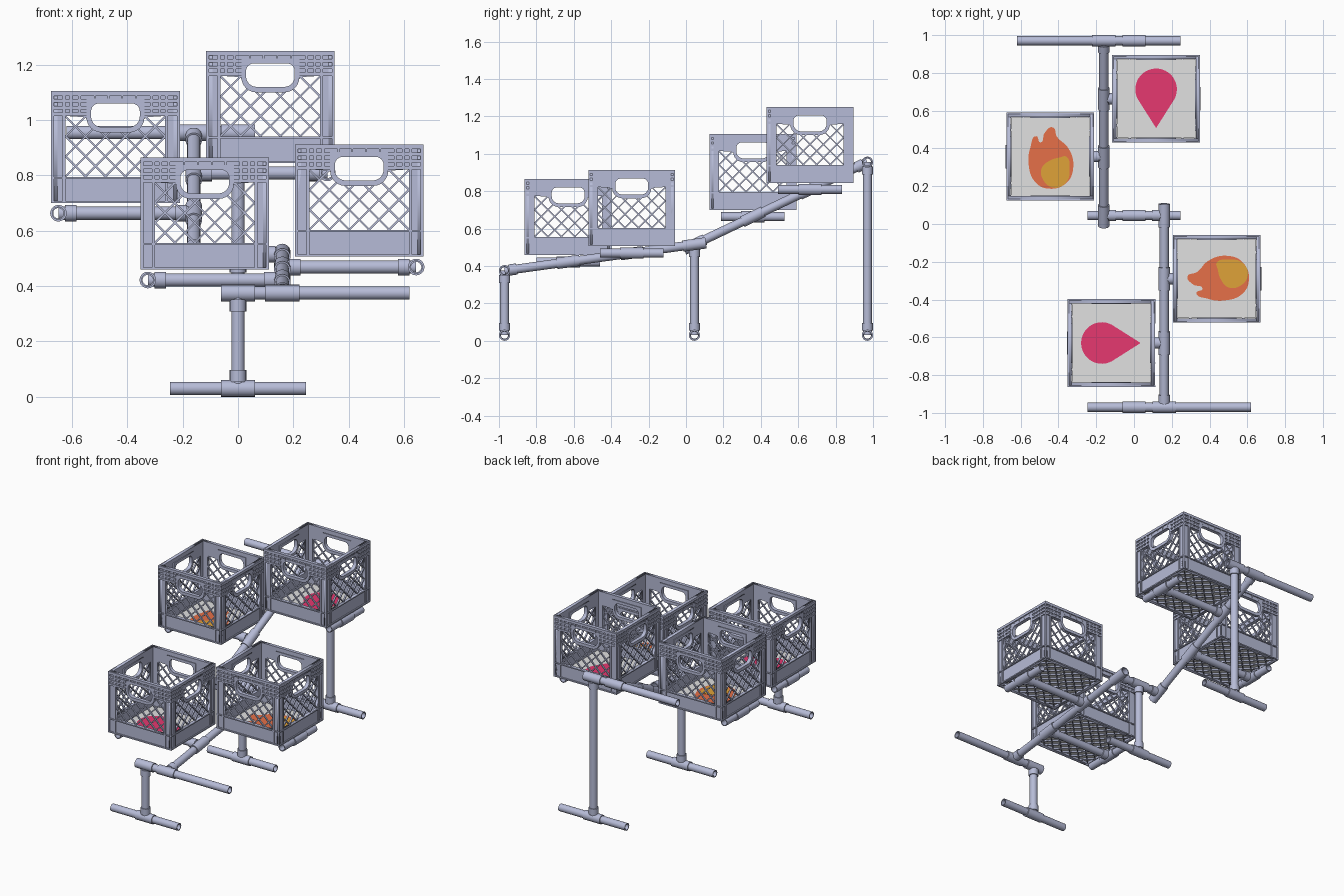
import bpy, bmesh, math
from mathutils import Matrix, Vector

if "Cube" in bpy.data.objects:
    bpy.data.objects.remove(bpy.data.objects["Cube"])


def material(name, *rgb):
    m = bpy.data.materials.new(name)
    m.use_nodes = True
    m.diffuse_color = (*rgb, 1)
    m.node_tree.nodes["Principled BSDF"].inputs["Base Color"].default_value = (*rgb, 1)
    return m


PLASTIC = material("blue_grey_plastic", 0.47, 0.50, 0.68)
CARD = material("pale_grey_card", 0.75, 0.75, 0.75)
PINK = material("pink", 0.79, 0.04, 0.16)
ORANGE = material("orange", 0.79, 0.16, 0.065)
AMBER = material("amber", 0.74, 0.36, 0.04)


def add(name, mesh, place=Matrix()):
    ob = bpy.data.objects.new(name, mesh)
    bpy.context.scene.collection.objects.link(ob)
    ob.matrix_world = place
    return ob


def finish(bm, name, mat):
    bmesh.ops.recalc_face_normals(bm, faces=bm.faces)
    me = bpy.data.meshes.new(name)
    bm.to_mesh(me)
    bm.free()
    me.materials.append(mat)
    return me


# ---------- pipes and fittings ----------
PIPE, FIT, SIDES = 0.024, 0.03, 20


def tube(bm, p, q, r):
    """Hollow pipe between two points, smooth sides and flat rims."""
    p, q = Vector(p), Vector(q)
    turn = (q - p).to_track_quat('Z', 'Y')
    rings = []
    for end, rad in ((p, r), (q, r), (q, r * 0.78), (p, r * 0.78)):
        rings.append([bm.verts.new(end + turn @ Vector((rad * math.cos(a), rad * math.sin(a), 0)))
                      for a in (math.tau * i / SIDES for i in range(SIDES))])
    for k in range(4):
        a, b = rings[k], rings[(k + 1) % 4]
        for i in range(SIDES):
            j = (i + 1) % SIDES
            f = bm.faces.new((a[i], a[j], b[j], b[i]))
            f.smooth = k % 2 == 0
            bm.edges.get((a[i], a[j])).smooth = False


def pipe(name, p, q):
    bm = bmesh.new()
    tube(bm, p, q, PIPE)
    add(name, finish(bm, name, PLASTIC))


def tee(name, at, axis, branch):
    bm = bmesh.new()
    at, axis, branch = Vector(at), Vector(axis).normalized(), Vector(branch).normalized()
    tube(bm, at - axis * 0.062, at + axis * 0.062, FIT)
    tube(bm, at + branch * 0.024, at + branch * 0.066, FIT)
    add(name, finish(bm, name, PLASTIC))


X, Y, Z = Vector((1, 0, 0)), Vector((0, 1, 0)), Vector((0, 0, 1))
END, MID, RAIL = 0.97, 0.045, 0.16
heights = {"front": (-END, 0.375), "middle": (MID, 0.515), "rear": (END, 0.955)}

# Three stands: foot, post and top bar
for label, (y, h) in heights.items():
    foot, top = Vector((0, y, 0.03)), Vector((0, y, h))
    pipe(label + "_foot", foot - X * 0.245, foot + X * 0.245)
    tee(label + "_foot_tee", foot, X, Z)
    pipe(label + "_post", foot, top)
    tee(label + "_top_tee", top, X, -Z)
    x0, x1 = {"front": (-0.05, 0.62), "middle": (-RAIL, RAIL), "rear": (-0.62, 0.05)}[label]
    pipe(label + "_top_bar", top + X * x0, top + X * x1)

# Two sloping rails
rails = {}
for label, x, a, b in (("front", RAIL, "front", "middle"), ("rear", -RAIL, "middle", "rear")):
    p, q = Vector((x, *heights[a])), Vector((x, *heights[b]))
    d = (q - p).normalized()
    rails[label] = (p, q, d)
    pipe(label + "_rail", p, q)
    inner, outer, along = (q, p, d) if label == "front" else (p, q, -d)
    tee(label + "_rail_inner_tee", inner, d, X * -x)
    tee(label + "_rail_outer_tee", outer, X, along)


# ---------- flat cut-out plates ----------
def plate(loops, half, smooth=False):
    """Mesh filled from closed outlines, holes included, centred on z = 0."""
    cu = bpy.data.curves.new("outline", 'CURVE')
    cu.dimensions, cu.fill_mode, cu.extrude, cu.resolution_u = '2D', 'BOTH', half, 6
    for pts in loops:
        s = cu.splines.new('BEZIER' if smooth else 'POLY')
        target = s.bezier_points if smooth else s.points
        target.add(len(pts) - 1)
        for t, (x, y) in zip(target, pts):
            if smooth:
                t.co, t.handle_left_type, t.handle_right_type = (x, y, 0), 'AUTO', 'AUTO'
            else:
                t.co = (x, y, 0, 1)
        s.use_cyclic_u = True
    ob = add("outline", cu)
    me = bpy.data.meshes.new_from_object(ob.evaluated_get(bpy.context.evaluated_depsgraph_get()))
    bpy.data.objects.remove(ob)
    me.materials.clear()
    return me


def arc(cx, cy, r, a0, a1, n=6):
    return [(cx + r * math.cos(math.radians(a0 + (a1 - a0) * i / n)),
             cy + r * math.sin(math.radians(a0 + (a1 - a0) * i / n))) for i in range(n + 1)]


def rect(x, y0, y1):
    return [(-x, y0), (x, y0), (x, y1), (-x, y1)]


# ---------- crate parts, in panel space (u, v, outward) ----------
HALF, TALL, WIN, BAND, RIM = 0.2325, 0.405, 0.18, 0.095, 0.315
SIDE = [Matrix.Rotation(math.tau * k / 4, 4, 'Z') @ Matrix.Translation((0, -0.2175, 0))
        @ Matrix.Rotation(math.pi / 2, 4, 'X') for k in range(4)]
grip_low = arc(-0.05, 0.31, 0.055, 180, 270) + arc(0.05, 0.31, 0.055, 270, 360)
grip_hole = (arc(-0.05, 0.313, 0.038, 180, 270) + arc(0.05, 0.313, 0.038, 270, 360)
             + arc(0.06, 0.332, 0.028, 0, 90) + arc(-0.06, 0.332, 0.028, 90, 180))
window = [(-WIN, RIM), (-WIN, BAND), (WIN, BAND), (WIN, RIM)] + grip_low[::-1]
wall = plate([rect(0.225, 0, TALL), window, grip_hole], 0.0075)
grip = plate([grip_low + [(0.105, 0.378), (-0.105, 0.378)], grip_hole], 0.012)


def box(bm, M, u0, u1, v0, v1, n0, n1):
    S = Matrix.Diagonal((u1 - u0, v1 - v0, n1 - n0, 1))
    T = Matrix.Translation(((u0 + u1) / 2, (v0 + v1) / 2, (n0 + n1) / 2))
    bmesh.ops.create_cube(bm, size=1, matrix=M @ T @ S)


def in_grip(u, v):
    return math.hypot(max(abs(u) - 0.05, 0), max(0.31 - v, 0)) < 0.05


def lattice(bm, M, half, v0, v1, step, thick, blocked=lambda u, v: False):
    """Crossed diagonal bars clipped to a rectangle and kept out of the grip."""
    height, count = v1 - v0, 120
    for lean in (1, -1):
        for i in range(-20, 21):
            c = i * step
            run = []
            for k in range(count + 2):
                v = v0 + height * k / count
                u = lean * (c + (v - v0) - height / 2)
                if k <= count and abs(u) <= half and not blocked(u, v):
                    run.append(Vector((u, v, 0)))
                else:
                    if len(run) > 3:
                        p, q = run[0], run[-1]
                        R = Matrix.Rotation(math.atan2(q.y - p.y, q.x - p.x), 4, 'Z')
                        s = (q - p).length / 2 + 0.003
                        box(bm, M @ Matrix.Translation((p + q) / 2) @ R,
                            -s, s, -0.0035, 0.0035, -thick, thick)
                    run = []


walls, ribs, mesh_bars, floor = (bmesh.new() for _ in range(4))
for M in SIDE:
    for src in (wall, grip):
        part = src.copy()
        part.transform(M)
        walls.from_mesh(part)
    lattice(mesh_bars, M, WIN, BAND, RIM, 0.072, 0.005, in_grip)
    # Full-width rim and bottom trims
    for v0, v1 in ((0.388, TALL), (0.088, BAND), (0, 0.008)):
        box(ribs, M, -HALF, HALF, v0, v1, 0.007, 0.015)
    for s in (1, -1):
        S = M @ Matrix.Diagonal((s, 1, 1, 1))
        for v in (RIM, 0.339, 0.364):
            box(ribs, S, 0.104, HALF, v, v + 0.012, 0.007, 0.015)
        for u, low in ((0.125, RIM), (0.155, RIM), (WIN, 0), (0.222, 0)):
            box(ribs, S, u, u + 0.0105, low, TALL - 0.005, 0.007, 0.0135)
    for u in (-0.075, -0.025, 0.025, 0.075):
        box(ribs, M, u - 0.003, u + 0.003, 0.368, TALL - 0.005, 0.007, 0.0135)
lattice(floor, Matrix.Translation((0, 0, 0.006)), 0.212, -0.212, 0.212, 0.07, 0.005)

# Printed floor cards
drop = [(0, -0.155)] + arc(0, 0.05, 0.11, -28, 208, 28)
flame = [(-0.01, -0.17), (-0.08, -0.135), (-0.115, -0.04), (-0.105, 0.05), (-0.075, 0.108),
         (-0.052, 0.075), (-0.03, 0.125), (0.012, 0.155), (0.035, 0.105), (0.095, 0.045),
         (0.122, -0.05), (0.085, -0.14)]
spark = [(0.02, -0.165), (-0.04, -0.12), (-0.045, -0.06), (0.0, -0.02), (0.05, -0.005),
         (0.085, 0.0), (0.102, -0.06), (0.085, -0.135)]


def printed(loop, mat, smooth):
    me = plate([loop], 0.001, smooth)
    me.materials.append(mat)
    return me


card = printed(rect(0.208, -0.208, 0.208), CARD, False)
drop_art = [("drop_print", printed(drop, PINK, False), 0.0165)]
flame_art = [("flame_print", printed(flame, ORANGE, True), 0.0165),
             ("flame_core_print", printed(spark, AMBER, True), 0.0185)]
shell = [(n, finish(bm, n, PLASTIC), 0) for n, bm in (
    ("crate_walls", walls), ("crate_ribs", ribs), ("crate_side_mesh", mesh_bars),
    ("crate_floor_mesh", floor))] + [("crate_floor_card", card, 0.014)]

# ---------- four crates on their arms ----------
crates = (("first", -0.12, -0.63, 0.46, "front", 90, drop_art),
          ("second", 0.438, -0.29, 0.507, "front", 90, flame_art),
          ("third", -0.443, 0.357, 0.70, "rear", 0, flame_art),
          ("fourth", 0.117, 0.663, 0.845, "rear", 0, drop_art))
for label, x, y, z, rail, spin, art in crates:
    place = Matrix.Translation((x, y, z)) @ Matrix.Rotation(math.radians(spin), 4, 'Z')
    for part, me, lift in shell + art:
        add(label + "_" + part, me, place @ Matrix.Translation((0, 0, lift)))
    p, q, d = rails[rail]
    root = p + d * ((y - p.y) / d.y)
    out = X if x > root.x else -X
    tip = Vector((x, y, root.z)) + out * 0.206
    pipe(label + "_arm", root, tip)
    tee(label + "_arm_rail_tee", root, d, out)
    tee(label + "_arm_end_tee", tip, Y, -out)
    pipe(label + "_cross_bar", tip - Y * 0.17, tip + Y * 0.17)
